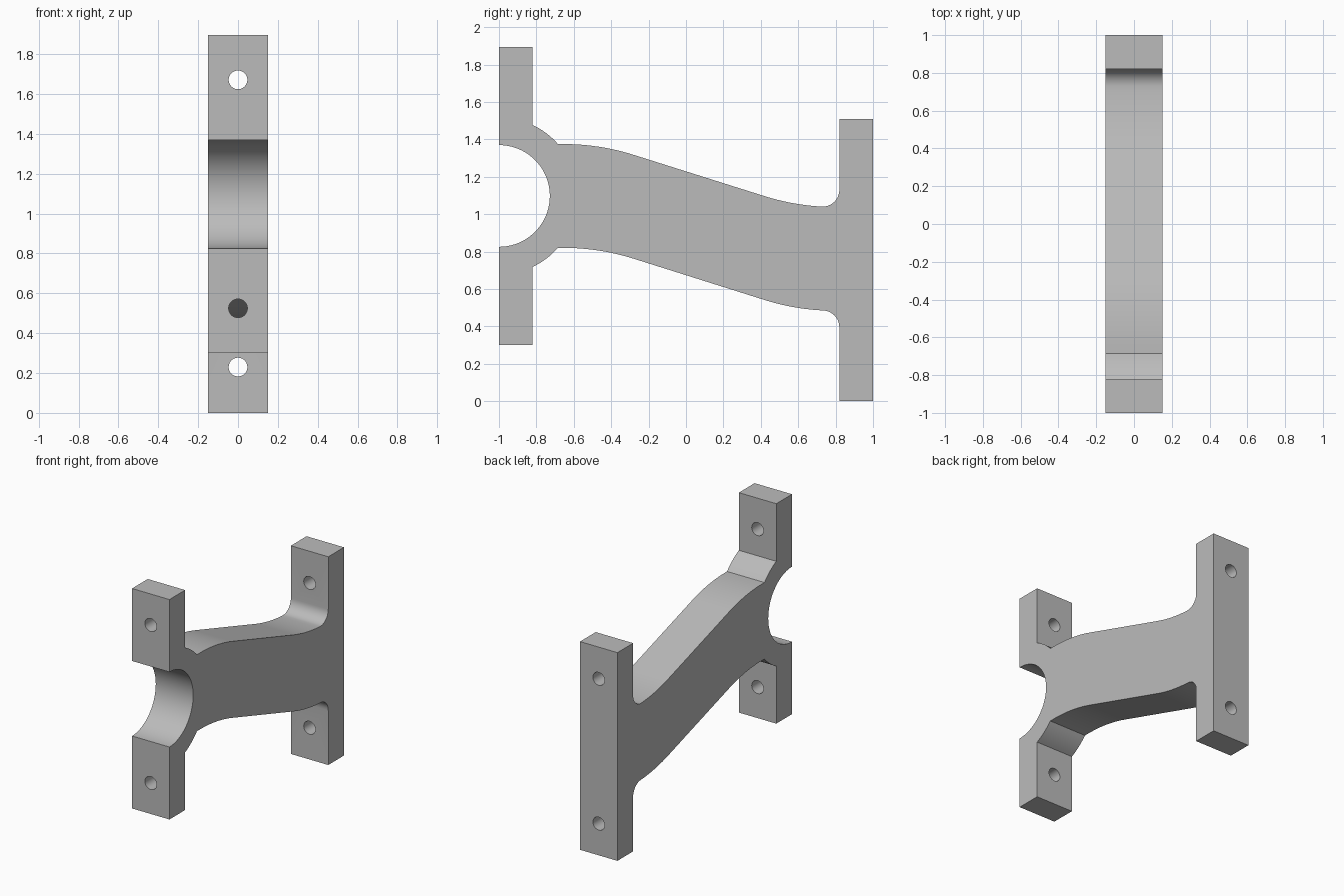
import bpy, bmesh
from math import sin, cos, radians, asin, acos, pi
from mathutils import Matrix

cube = bpy.data.objects.get("Cube")
if cube:
    bpy.data.objects.remove(cube, do_unlink=True)

HALF_WIDTH = 0.15
FLANGE = 0.82                    # inner face of both flanges
MID_F, MID_B = 1.0975, 0.755     # mid heights of front and back flanges
HALF_WEB = 0.2775
NOTCH_R, COLLAR_R, BEND_R, FILLET_R = 0.272, 0.42, 1.25, 0.09
SLOPE = radians(17.5)

grey = bpy.data.materials.new("plain grey")
grey.use_nodes = True
grey.diffuse_color = (0.5, 0.5, 0.5, 1)
grey.node_tree.nodes["Principled BSDF"].inputs["Base Color"].default_value = (0.5, 0.5, 0.5, 1)


def arc(cy, cz, r, a0, a1, n):
    """Points (y, z) on an arc, angles in radians."""
    return [(cy + r * cos(a0 + (a1 - a0) * i / n), cz + r * sin(a0 + (a1 - a0) * i / n))
            for i in range(n + 1)]


def edge(side):
    """Collar, S-bend and fillet along the top (side 1) or underside (side -1)."""
    a0 = acos((1 - FLANGE) / COLLAR_R)
    a1 = asin(HALF_WEB / COLLAR_R)
    collar = [(y, MID_F + side * z) for y, z in arc(-1, 0, COLLAR_R, a0, a1, 8)]
    crest = MID_F + side * HALF_WEB
    trough = MID_B + side * HALF_WEB + 0.006
    first = arc(-0.656, crest - BEND_R, BEND_R, pi / 2, pi / 2 - SLOPE, 12)
    last = FLANGE - FILLET_R
    end = asin((0.796 - last) / BEND_R)
    second = arc(0.796, trough + BEND_R, BEND_R, -pi / 2 - SLOPE, -pi / 2 - end, 10)
    z = second[-1][1] + side * FILLET_R
    fillet = arc(last, z, FILLET_R, -side * pi / 2, 0, 10)
    return collar + first + second[:-1] + fillet


# Side outline: notch, front flange, upper edge, back flange, lower edge
outline = arc(-1, MID_F, NOTCH_R, -pi / 2, pi / 2, 40)
outline += [(-1, 1.895), (-FLANGE, 1.895)] + edge(1)
outline += [(FLANGE, 1.51), (1, 1.51), (1, 0), (FLANGE, 0)]
outline += edge(-1)[::-1] + [(-FLANGE, 0.3), (-1, 0.3)]

bm = bmesh.new()
face = bm.faces.new([bm.verts.new((-HALF_WIDTH, y, z)) for y, z in outline])
out = bmesh.ops.extrude_face_region(bm, geom=[face])
bmesh.ops.translate(bm, vec=(2 * HALF_WIDTH, 0, 0),
                    verts=[g for g in out["geom"] if isinstance(g, bmesh.types.BMVert)])
bmesh.ops.remove_doubles(bm, verts=bm.verts, dist=0.0005)
bmesh.ops.recalc_face_normals(bm, faces=bm.faces)
mesh = bpy.data.meshes.new("bracket_body")
bm.to_mesh(mesh)
bm.free()
mesh.materials.append(grey)
body = bpy.data.objects.new("bracket_body", mesh)
bpy.context.collection.objects.link(body)

# Bolt holes, two through each flange
bm = bmesh.new()
for y, mid, gap in ((-0.91, MID_F, 0.573), (0.91, MID_B, 0.525)):
    for side in (1, -1):
        place = Matrix.Translation((0, y, mid + side * gap)) @ Matrix.Rotation(pi / 2, 4, 'X')
        bmesh.ops.create_cone(bm, cap_ends=True, segments=32, radius1=0.047,
                              radius2=0.047, depth=0.3, matrix=place)
cut_mesh = bpy.data.meshes.new("bolt_hole_cutter")
bm.to_mesh(cut_mesh)
bm.free()
cut_mesh.materials.append(grey)
cutter = bpy.data.objects.new("bolt_hole_cutter", cut_mesh)
bpy.context.collection.objects.link(cutter)
cutter.hide_render = True

holes = body.modifiers.new("bolt_holes", 'BOOLEAN')
holes.operation = 'DIFFERENCE'
holes.solver = 'EXACT'
holes.object = cutter
bpy.context.view_layer.objects.active = body
body.select_set(True)
bpy.ops.object.modifier_apply(modifier=holes.name)
bpy.data.objects.remove(cutter, do_unlink=True)
bpy.ops.object.shade_smooth_by_angle(angle=radians(25))
